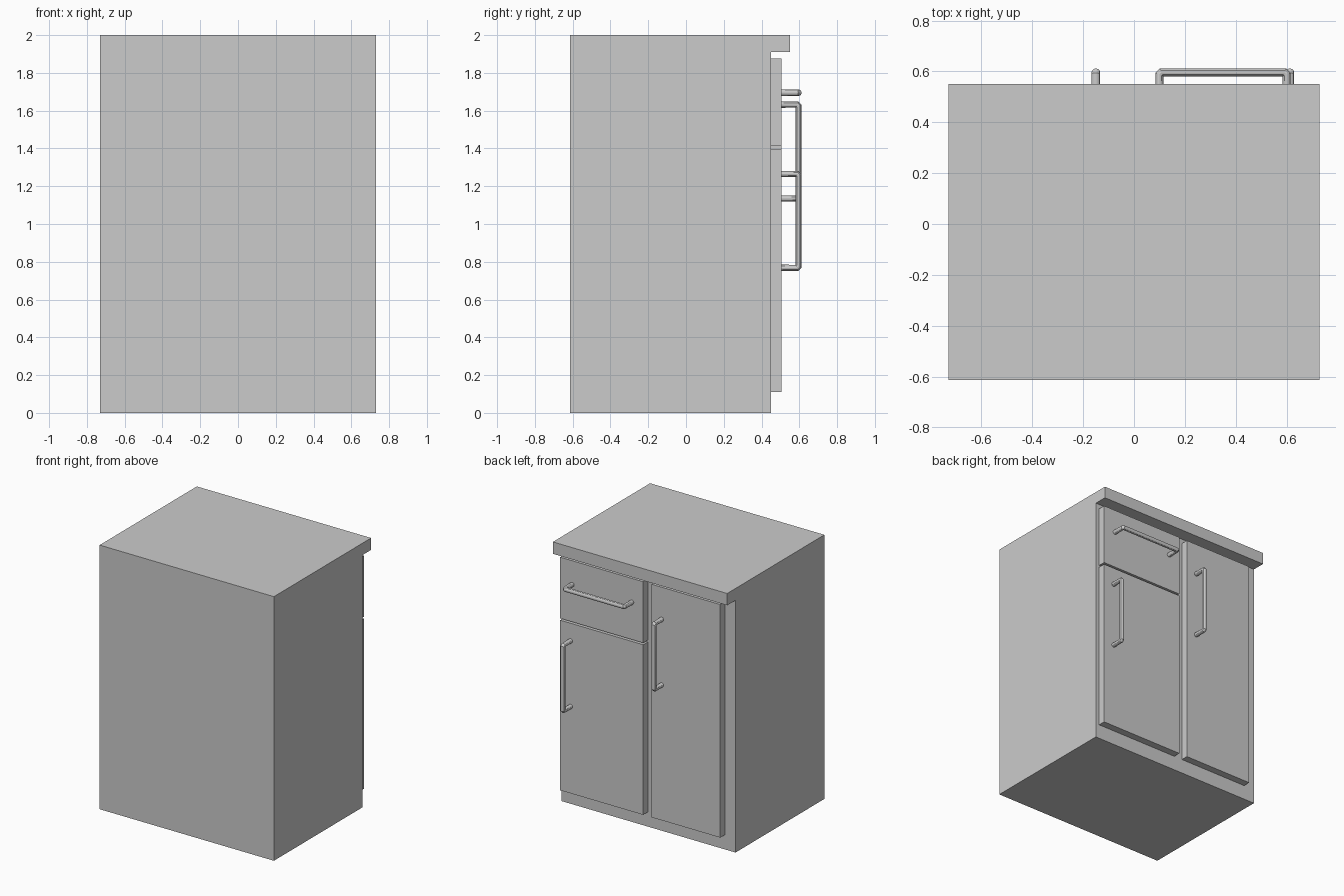
import bpy
import bmesh
from mathutils import Vector

if "Cube" in bpy.data.objects:
    bpy.data.objects.remove(bpy.data.objects["Cube"])

# One plain grey throughout
grey = bpy.data.materials.new("plain grey")
grey.use_nodes = True
grey.diffuse_color = (0.6, 0.6, 0.6, 1)
grey.node_tree.nodes["Principled BSDF"].inputs["Base Color"].default_value = (0.6, 0.6, 0.6, 1)

HALF_W = 0.73
BACK, FACE, PANEL, LIP = -0.613, 0.45, 0.505, 0.55
BAR_Y, TUBE = 0.596, 0.017


def add_mesh(name, bm):
    bmesh.ops.recalc_face_normals(bm, faces=bm.faces)
    mesh = bpy.data.meshes.new(name)
    bm.to_mesh(mesh)
    bm.free()
    mesh.materials.append(grey)
    obj = bpy.data.objects.new(name, mesh)
    bpy.context.collection.objects.link(obj)
    return obj


def extrude_profile(name, profile, x0, x1):
    """Extrude a (y, z) outline along x."""
    bm = bmesh.new()
    face = bm.faces.new([bm.verts.new((x0, y, z)) for y, z in profile])
    ext = bmesh.ops.extrude_face_region(bm, geom=[face])
    moved = [g for g in ext["geom"] if isinstance(g, bmesh.types.BMVert)]
    bmesh.ops.translate(bm, verts=moved, vec=(x1 - x0, 0, 0))
    return add_mesh(name, bm)


def panel(name, x0, x1, z0, z1):
    outline = [(FACE, z0), (PANEL, z0), (PANEL, z1), (FACE, z1)]
    return extrude_profile(name, outline, x0, x1)


def handle(name, start, end):
    """Round bar on two legs between two (x, z) points on a panel."""
    a, b = Vector((start[0], 0, start[1])), Vector((end[0], 0, end[1]))
    step = (b - a).normalized() * 0.008
    root, bend, bar = (Vector((0, y, 0)) for y in (PANEL - 0.005, BAR_Y - 0.008, BAR_Y))
    path = [a + root, a + bend, a + step + bar, b - step + bar, b + bend, b + root]
    curve = bpy.data.curves.new(name, "CURVE")
    curve.dimensions = "3D"
    curve.bevel_depth = TUBE
    curve.bevel_resolution = 4
    curve.use_fill_caps = True
    spline = curve.splines.new("POLY")
    spline.points.add(len(path) - 1)
    for point, co in zip(spline.points, path):
        point.co = (*co, 1)
    curve.materials.append(grey)
    obj = bpy.data.objects.new(name, curve)
    bpy.context.collection.objects.link(obj)
    bpy.ops.object.select_all(action="DESELECT")
    obj.select_set(True)
    bpy.context.view_layer.objects.active = obj
    bpy.ops.object.convert(target="MESH")
    bpy.ops.object.shade_smooth_by_angle()


# Cabinet body with overhanging worktop
extrude_profile("cabinet_body",
                [(BACK, 0), (FACE, 0), (FACE, 1.91), (LIP, 1.91), (LIP, 2), (BACK, 2)],
                -HALF_W, HALF_W)

# Drawer and doors
panel("drawer_front", 0.005, 0.70, 1.412, 1.875)
panel("short_door", 0.005, 0.70, 0.11, 1.398)
panel("tall_door", -0.64, -0.065, 0.11, 1.875)

# Handles
handle("drawer_handle", (0.10, 1.695), (0.60, 1.695))
handle("short_door_handle", (0.613, 0.768), (0.613, 1.265))
handle("tall_door_handle", (-0.15, 1.135), (-0.15, 1.632))
